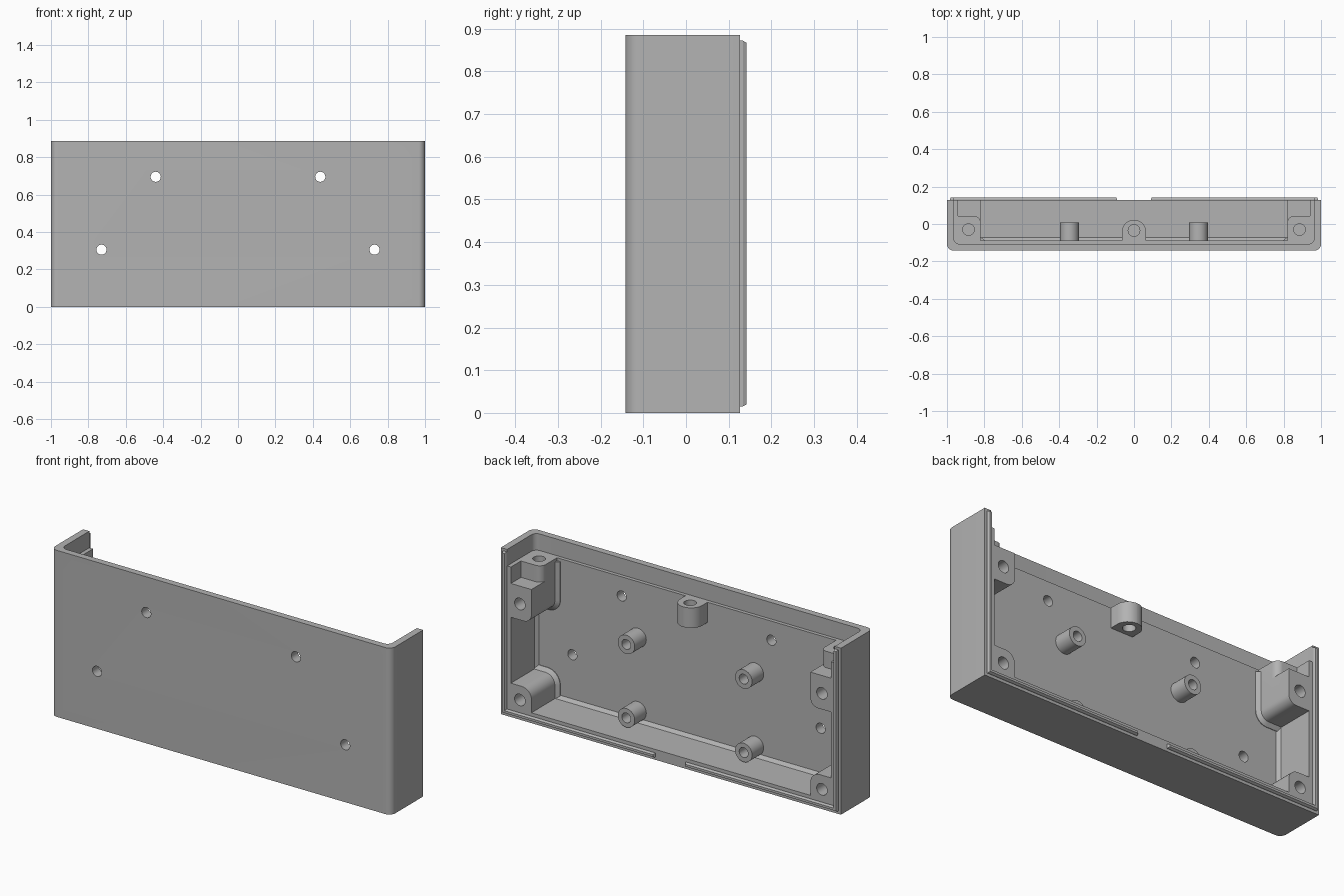
import bpy, bmesh, math
from mathutils import Vector

if "Cube" in bpy.data.objects:
    bpy.data.objects.remove(bpy.data.objects["Cube"], do_unlink=True)

grey = bpy.data.materials.new("plain_grey")
grey.use_nodes = True
grey.diffuse_color = (0.45, 0.45, 0.45, 1)
grey.node_tree.nodes["Principled BSDF"].inputs["Base Color"].default_value = (0.45, 0.45, 0.45, 1)

W, H, FRONT, RIM, BACK = 1.0, 0.885, -0.142, 0.127, 0.142
SEAT = 0.797      # height where the lid seats
FLOOR = 0.055
PANEL = -0.088    # inner face of the front panel
INNER = 0.941     # inner face of the side walls


def loft(name, rings):
    """Closed solid through rings of 3D points."""
    bm = bmesh.new()
    loops = [[bm.verts.new(p) for p in ring] for ring in rings]
    for a, b in zip(loops, loops[1:]):
        for i in range(len(a)):
            j = (i + 1) % len(a)
            bm.faces.new((a[i], a[j], b[j], b[i]))
    bm.faces.new(loops[0])
    bm.faces.new(loops[-1])
    bmesh.ops.recalc_face_normals(bm, faces=bm.faces)
    mesh = bpy.data.meshes.new(name)
    bm.to_mesh(mesh)
    bm.free()
    mesh.materials.append(grey)
    obj = bpy.data.objects.new(name, mesh)
    bpy.context.collection.objects.link(obj)
    return obj


def place(p, axis, t):
    """Put a 2D outline point on the plane across the given axis."""
    return {"x": (t, p[0], p[1]), "y": (p[0], t, p[1]), "z": (p[0], p[1], t)}[axis]


def prism(name, outline, axis, lo, hi):
    return loft(name, [[place(p, axis, t) for p in outline] for t in (lo, hi)])


def rect(a0, b0, a1, b1, radii=(0, 0, 0, 0)):
    """Rectangle outline with a radius per corner, anticlockwise from low-low."""
    pts = []
    corners = ((a0, b0, 1, 1), (a1, b0, -1, 1), (a1, b1, -1, -1), (a0, b1, 1, -1))
    for k, ((a, b, sa, sb), r) in enumerate(zip(corners, radii)):
        if not r:
            pts.append((a, b))
            continue
        for i in range(9):
            t = math.pi * (1 + k / 2 + i / 16)
            pts.append((a + sa * r + r * math.cos(t), b + sb * r + r * math.sin(t)))
    return pts


def circle(a, b, r, n=32):
    return [(a + r * math.cos(math.tau * i / n), b + r * math.sin(math.tau * i / n)) for i in range(n)]


def modify(obj, other, operation):
    mod = obj.modifiers.new("shape", "BOOLEAN")
    mod.operation, mod.object, mod.solver = operation, other, "EXACT"
    bpy.ops.object.select_all(action="DESELECT")
    bpy.context.view_layer.objects.active = obj
    obj.select_set(True)
    bpy.ops.object.modifier_apply(modifier=mod.name)
    bpy.data.objects.remove(other, do_unlink=True)


def drill(obj, a, b, r, axis, lo, hi):
    modify(obj, prism("drill", circle(a, b, r), axis, lo, hi), "DIFFERENCE")


def flip(outline, s):
    return [(s * a, b) for a, b in outline]


# Shell: rounded tray, open at the top and back
shell = prism("shell", rect(-W, FRONT, W, RIM, (0.035, 0.035, 0, 0)), "z", 0, H)
modify(shell, prism("cavity", rect(-INNER, PANEL, INNER, 1), "z", FLOOR, 1), "DIFFERENCE")
modify(shell, prism("lid_seat", rect(-0.963, -0.107, 0.963, 1, (0.03, 0.03, 0, 0)), "z", SEAT, 1), "DIFFERENCE")
for s in (-1, 1):
    for x, z in ((0.44, 0.695), (0.73, 0.305)):
        drill(shell, s * x, z, 0.027, "y", -0.3, 0)

# Chamfer strip where the floor meets the panel
e = 0.016
prism("floor_chamfer", [(PANEL - e, FLOOR - e), (PANEL + e, FLOOR), (PANEL, FLOOR + e)], "x", -INNER, INNER)

for s, side in ((-1, "right"), (1, "left")):
    # Chamfer strip where the side wall meets the panel
    prism(side + "_wall_chamfer", flip([(INNER + e, PANEL - e), (INNER - e, PANEL), (INNER, PANEL + e)], s),
          "z", FLOOR, SEAT - 0.02)

    # Upper corner boss: tall part for the lid screw, deep part for the back screw
    upper = prism(side + "_upper_boss", flip(rect(0.82, PANEL - 0.02, 0.96, 0.042, (0, 0, 0, 0.035)), s), "z", 0.6, SEAT)
    deep = prism("deep", flip(rect(0.82, 0.53, 0.96, 0.71, (0.045, 0, 0, 0)), s), "y", PANEL - 0.02, RIM)
    modify(upper, deep, "UNION")
    drill(upper, s * 0.885, -0.03, 0.031, "z", 0.65, 1)
    drill(upper, s * 0.888, 0.615, 0.031, "y", -0.01, 1)

    # Lower corner boss
    lower = prism(side + "_lower_boss", flip(rect(0.82, 0.03, 0.96, 0.18, (0, 0, 0, 0.055)), s), "y", PANEL - 0.02, RIM)
    drill(lower, s * 0.888, 0.105, 0.031, "y", -0.02, 1)

    # Flared feet of the corner bosses
    for name, z0, z1, radii in (("upper", 0.53, SEAT - e, (0.045, 0, 0, 0)), ("lower", 0.03, 0.18, (0, 0, 0, 0.055))):
        rings = []
        for grow, y in ((0.02, PANEL - 0.01), (0.02, PANEL + 0.003), (0, PANEL + 0.018)):
            low = grow if name == "upper" else 0
            wide = [r + grow if r else 0 for r in radii]
            outline = flip(rect(0.82 - grow, z0 - low, 0.95, z1 + grow - low, wide), s)
            rings.append([place(p, "y", y) for p in outline])
        loft(f"{side}_{name}_boss_foot", rings)

    # Board standoffs
    for z, row in ((0.50, "upper"), (0.11, "lower")):
        post = prism(f"{side}_{row}_standoff", circle(s * 0.345, z, 0.05), "y", PANEL - 0.02, 0.009)
        drill(post, s * 0.345, z, 0.026, "y", PANEL + 0.003, 1)

    # Locating tongue on the rim: side strip and half of the bottom strip
    for name, outer in (("side", (0.963, 0.015, 0.985, 0.872)), ("bottom", (0.09, 0.015, 0.985, 0.037))):
        a0, b0, a1, b1 = outer
        t = 0.005
        tip = (a0 + t, b0 + t, a1 - t, b1 - t)
        rings = [[place(p, "y", y) for p in flip(rect(*box), s)]
                 for box, y in ((outer, RIM - 0.01), (outer, RIM + 0.006), (tip, BACK))]
        loft(f"{side}_{name}_tongue", rings)

# Middle lid boss on the panel
middle = prism("middle_boss", rect(-0.065, PANEL - 0.015, 0.065, 0.022, (0, 0, 0.064, 0.064)), "z", 0.69, SEAT)
drill(middle, 0, -0.035, 0.031, "z", 0, 1)

# Smooth curved faces, keep edges sharp
bpy.ops.object.select_all(action="DESELECT")
for obj in bpy.context.collection.objects:
    if obj.type == "MESH" and obj.data.materials and obj.data.materials[0] == grey:
        obj.select_set(True)
        bpy.context.view_layer.objects.active = obj
bpy.ops.object.shade_smooth_by_angle(angle=math.radians(25))
